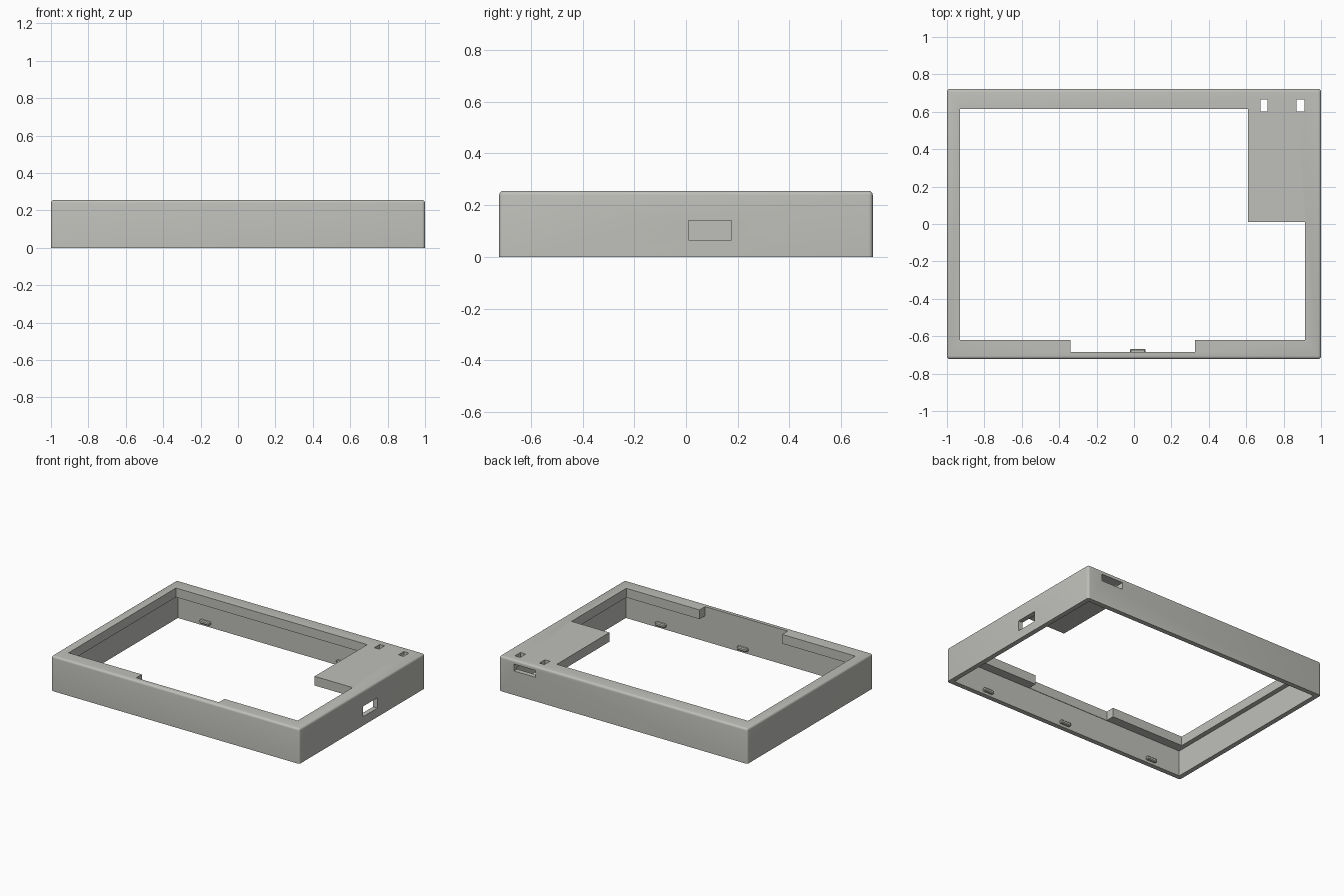
import bpy, bmesh

if "Cube" in bpy.data.objects:
    bpy.data.objects.remove(bpy.data.objects["Cube"])

grey = bpy.data.materials.new("warm grey")
grey.diffuse_color = (0.52, 0.52, 0.49, 1)
grey.use_nodes = True
grey.node_tree.nodes["Principled BSDF"].inputs["Base Color"].default_value = grey.diffuse_color


def make_object(name, bm):
    bmesh.ops.recalc_face_normals(bm, faces=bm.faces[:])
    mesh = bpy.data.meshes.new(name)
    bm.to_mesh(mesh)
    bm.free()
    mesh.materials.append(grey)
    ob = bpy.data.objects.new(name, mesh)
    bpy.context.collection.objects.link(ob)
    return ob


def prism(name, outline, z0, z1, bevel=0, segments=1, keep_bottom=False):
    """Extrude an outline from z0 to z1, optionally rounding its edges."""
    bm = bmesh.new()
    base = bm.faces.new([bm.verts.new((x, y, z0)) for x, y in outline])
    up = bmesh.ops.extrude_face_region(bm, geom=[base])["geom"]
    for v in up:
        if isinstance(v, bmesh.types.BMVert):
            v.co.z = z1
    if bevel:
        edges = [e for e in bm.edges
                 if not (keep_bottom and all(v.co.z < z0 + 1e-4 for v in e.verts))]
        bmesh.ops.recalc_face_normals(bm, faces=bm.faces[:])
        bmesh.ops.bevel(bm, geom=edges, offset=bevel, segments=segments,
                        profile=0.5, affect='EDGES')
    return make_object(name, bm)


def box(name, x0, x1, y0, y1, z0, z1, **kw):
    return prism(name, [(x0, y0), (x1, y0), (x1, y1), (x0, y1)], z0, z1, **kw)


W, D, H = 1.0, 0.722, 0.255      # half width, half depth, height
T = 0.035                        # wall thickness
LIP = 0.188                      # underside of the top lip

# Outer body with rounded top and corner edges
frame = box("frame", -W, W, -D, D, 0, H, bevel=0.016, segments=4, keep_bottom=True)

# Screen opening with front notch and rear right shelf
opening = [(-0.93, -0.62), (-0.34, -0.62), (-0.34, -0.684), (0.325, -0.684),
           (0.325, -0.62), (0.915, -0.62), (0.915, 0.01), (0.61, 0.01),
           (0.61, 0.615), (-0.93, 0.615)]

cutters = [
    box("cavity_cutter", -W + T, W - T, -D + T, D - T, -0.1, LIP),
    prism("opening_cutter", opening, 0.1, 0.4),
    box("side_port_cutter", 0.9, 1.1, 0.01, 0.175, 0.065, 0.14),
    box("left_strap_hole_cutter", 0.675, 0.715, 0.602, 0.665, 0.1, 0.4),
    box("right_strap_hole_cutter", 0.87, 0.912, 0.602, 0.665, 0.1, 0.4),
    box("back_slot_cutter", 0.705, 0.88, 0.61, 0.8, 0.175, 0.225),
]
for c in cutters:
    c.hide_render = True
    m = frame.modifiers.new(c.name, 'BOOLEAN')
    m.operation = 'DIFFERENCE'
    m.solver = 'EXACT'
    m.object = c

# Bake the cuts, then drop the cutters
bpy.context.view_layer.update()
baked = bpy.data.meshes.new_from_object(
    frame.evaluated_get(bpy.context.evaluated_depsgraph_get()))
frame.modifiers.clear()
frame.data = baked
baked.materials.clear()
baked.materials.append(grey)
for c in cutters:
    bpy.data.objects.remove(c)

# Small snap clips along the inner front and back walls
for side, xs in ((-1, (-0.72, 0.02, 0.68)), (1, (-0.74, 0.36))):
    for i, x in enumerate(xs):
        ya, yb = sorted((side * (D - T + 0.01), side * (D - T - 0.02)))
        label = "front" if side < 0 else "back"
        box(f"{label}_clip_{i + 1}", x - 0.042, x + 0.042, ya, yb,
            0.018, 0.043, bevel=0.006)

# Smooth the rounded edges only
bpy.ops.object.select_all(action='DESELECT')
frame.select_set(True)
bpy.context.view_layer.objects.active = frame
bpy.ops.object.shade_smooth_by_angle(angle=0.55)
